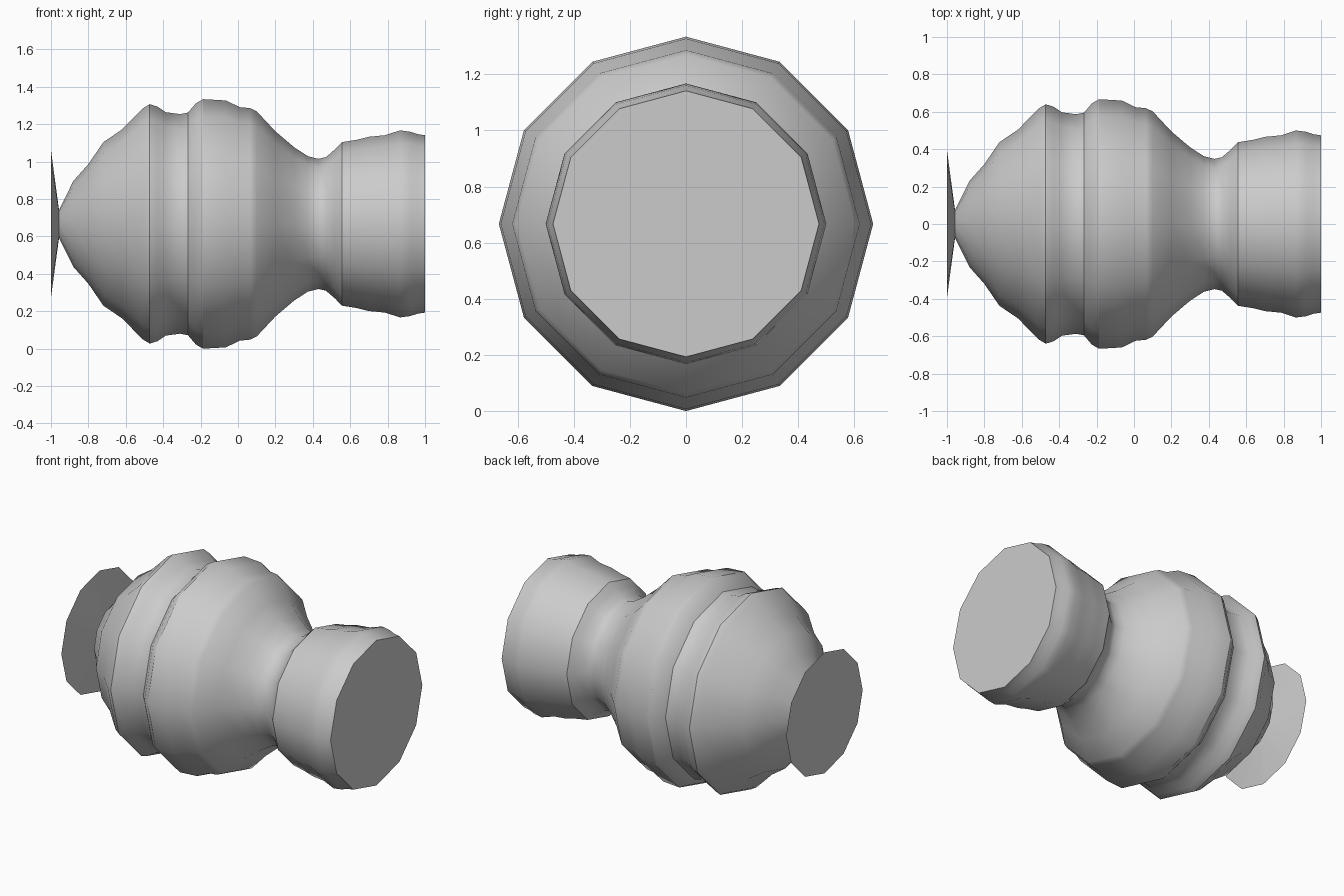
import bpy, bmesh, math
from mathutils import Matrix, Vector

cube = bpy.data.objects.get("Cube")
if cube:
    bpy.data.objects.remove(cube)

SIDES = 12
AXIS_HEIGHT = 0.667

grey = bpy.data.materials.new("plain grey")
grey.use_nodes = True
colour = (0.6, 0.6, 0.6, 1)
grey.diffuse_color = colour
grey.node_tree.nodes["Principled BSDF"].inputs["Base Color"].default_value = colour

# Profile from the flared foot, over the belly and neck, to the wide mouth: (x, radius)
profile = [
    (-1, 0), (-1, .395), (-.957, .075),
    (-.88, .23), (-.8, .32), (-.72, .437), (-.62, .505), (-.51, .617),
    (-.472, .64), (-.43, .627), (-.385, .597), (-.31, .587), (-.268, .595),
    (-.225, .645), (-.187, .667), (-.065, .66), (.01, .624), (.064, .619),
    (.1, .602), (.2, .495), (.3, .41), (.374, .362), (.43, .348),
    (.47, .357), (.52, .4), (.556, .437), (.636, .45), (.7, .466),
    (.786, .474), (.866, .5), (.92, .493), (.96, .48), (1, .474), (1, 0),
]

# Turn the profile around the long axis
bm = bmesh.new()
verts = [bm.verts.new((x, 0, r)) for x, r in profile]
edges = [bm.edges.new(pair) for pair in zip(verts, verts[1:])]
bmesh.ops.spin(bm, geom=verts + edges, cent=(0, 0, 0), axis=(1, 0, 0),
               angle=math.tau, steps=SIDES, use_duplicate=False)
bmesh.ops.remove_doubles(bm, verts=bm.verts, dist=0.0005)

# Close up and orient the surface
bmesh.ops.recalc_face_normals(bm, faces=bm.faces)
bm.transform(Matrix.Translation(Vector((0, 0, AXIS_HEIGHT))))

mesh = bpy.data.meshes.new("turned_body")
bm.to_mesh(mesh)
bm.free()
mesh.materials.append(grey)

body = bpy.data.objects.new("turned_body", mesh)
bpy.context.collection.objects.link(body)
bpy.ops.object.select_all(action="DESELECT")
body.select_set(True)
bpy.context.view_layer.objects.active = body
bpy.ops.object.shade_smooth_by_angle(angle=math.radians(31))
